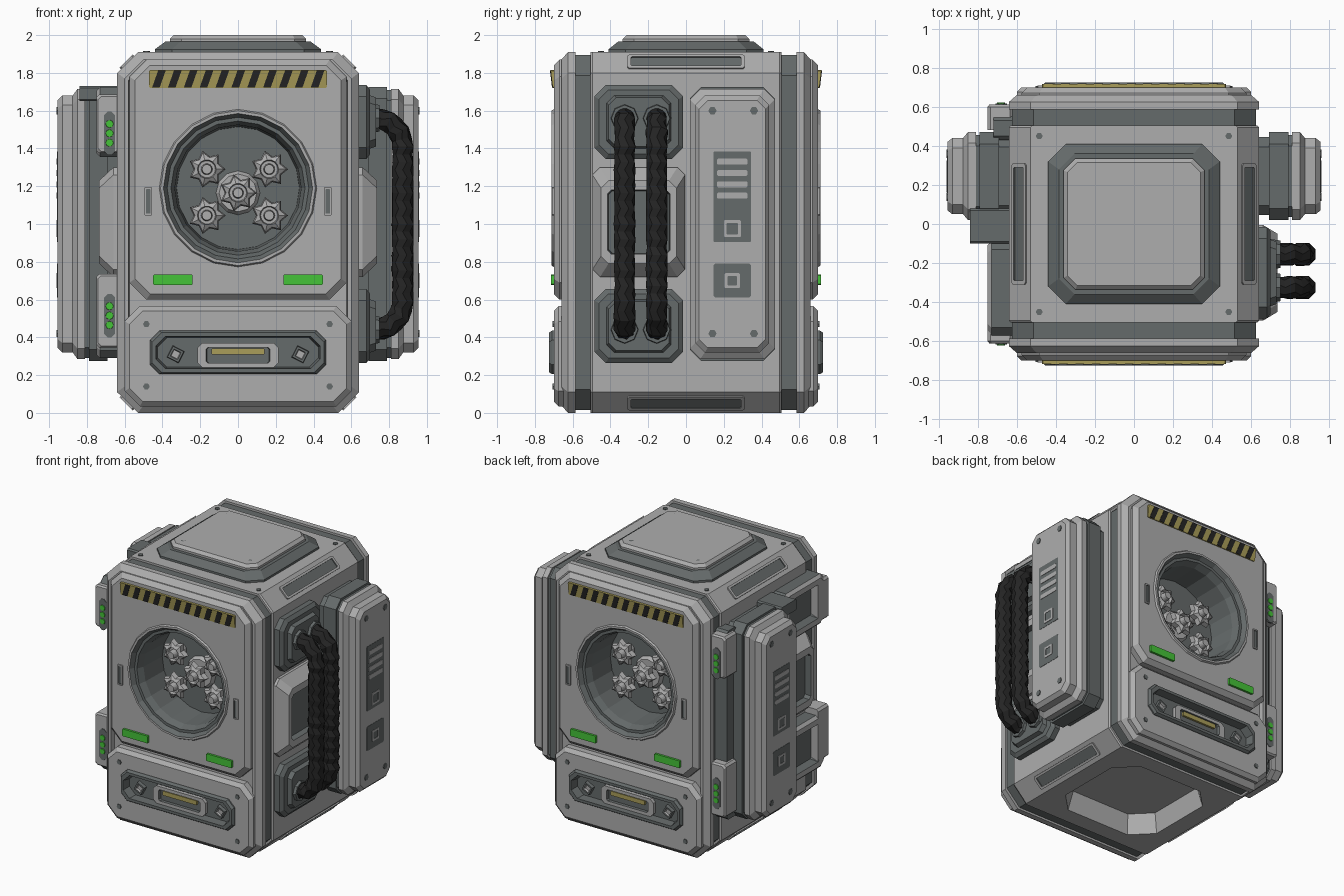
import bpy, bmesh, math, random
from mathutils import Vector

if "Cube" in bpy.data.objects:
    bpy.data.objects.remove(bpy.data.objects["Cube"])
random.seed(3)

def material(name, r, g, b):
    m = bpy.data.materials.new(name)
    m.diffuse_color = (r, g, b, 1)
    m.use_nodes = True
    m.node_tree.nodes["Principled BSDF"].inputs["Base Color"].default_value = m.diffuse_color
    return m

LIGHT = material("light grey metal", .42, .42, .42)
DARK = material("dark grey metal", .13, .145, .145)
BLACK = material("black rubber", .018, .018, .018)
GREEN = material("green light", .06, .55, .04)
YELLOW = material("dull yellow", .40, .34, .10)

# frames map (u across, v up, d outwards) to world
FRONT = lambda u, v, d: (u, -d, v)
BACK = lambda u, v, d: (-u, d, v)
RIGHT = lambda u, v, d: (d, u, v)
LEFT = lambda u, v, d: (-d, u, v)
TOP = lambda u, v, d: (u, v, d)

def chamfer_frame(s, up):
    """Frame lying on the sloped top or bottom edge of the body."""
    c, n = Vector((s * .585, 0, 1.855 if up > 0 else .055)), Vector((s, 0, up)) / 2 ** .5
    t = Vector((-s, 0, up)) / 2 ** .5
    return lambda u, v, d: c + Vector((0, u, 0)) + t * v + n * d

def oct(w, h, c, d, cu=0, cv=0):
    return [(cu + x, cv + y, d) for x, y in (
        (w - c, -h), (w, c - h), (w, h - c), (w - c, h),
        (c - w, h), (-w, h - c), (-w, c - h), (c - w, -h))]

def ngon(r, n, d, cu=0, cv=0, star=1, turn=0):
    out = []
    for i in range(n):
        a = 2 * math.pi * (i + turn) / n
        k = r * (star if i % 2 else 1)
        out.append((cu + k * math.cos(a), cv + k * math.sin(a), d))
    return out

def stack(name, frame, rings, mats):
    """Skin a stack of rings; mats gives one material per band, the last caps it."""
    if not isinstance(mats, list):
        mats = [mats]
    mats = mats + [mats[-1]] * (len(rings) - len(mats))
    slots = list(dict.fromkeys(mats))
    bm = bmesh.new()
    vs = [[bm.verts.new(frame(*p)) for p in r] for r in rings]
    n = len(rings[0])
    bm.faces.new(vs[0]).material_index = slots.index(mats[0])
    bm.faces.new(vs[-1]).material_index = slots.index(mats[-1])
    for a, b, m in zip(vs, vs[1:], mats):
        for i in range(n):
            j = (i + 1) % n
            bm.faces.new((a[i], a[j], b[j], b[i])).material_index = slots.index(m)
    bmesh.ops.recalc_face_normals(bm, faces=bm.faces)
    me = bpy.data.meshes.new(name)
    bm.to_mesh(me)
    bm.free()
    for m in slots:
        me.materials.append(m)
    ob = bpy.data.objects.new(name, me)
    bpy.context.collection.objects.link(ob)
    return ob

def plate(name, frame, cu, cv, w, h, d0, d1, mat, c=.005):
    return stack(name, frame, [oct(w, h, c, d0, cu, cv), oct(w, h, c, d1, cu, cv)], mat)

def bolt(frame, u, v, d, r=.018):
    stack("bolt", frame, [ngon(r, 6, d - .01, u, v), ngon(r, 6, d + .006, u, v)], DARK)

def cut(ob, cutter):
    mod = ob.modifiers.new("cut", 'BOOLEAN')
    mod.operation, mod.solver, mod.object = 'DIFFERENCE', 'EXACT', cutter
    bpy.context.view_layer.objects.active = ob
    bpy.ops.object.modifier_apply(modifier=mod.name)

# middle body with a recess underneath
body = stack("middle_body", TOP, [
    oct(.37, .35, .13, .14), oct(.40, .38, .14, 0), oct(.53, .505, .01, 0), oct(.64, .505, .01, .11),
    oct(.64, .505, .01, 1.80), oct(.53, .505, .01, 1.91)], LIGHT)
for s in (1, -1):
    for up in (1, -1):
        stack("edge_slot", chamfer_frame(s, up), [
            oct(.31, .05, .01, -.01), oct(.31, .05, .01, .01), oct(.29, .034, .004, .01),
            oct(.29, .034, .004, .002)], [LIGHT, LIGHT, DARK])

# roof hatch
stack("roof_hatch", TOP, [
    oct(.44, .41, .09, 1.90), oct(.44, .41, .09, 1.925), oct(.385, .36, .08, 1.965),
    oct(.36, .335, .06, 1.965), oct(.36, .335, .06, 1.98), oct(.34, .315, .05, 2.0)],
    [DARK, DARK, DARK, LIGHT])
for x in (1, -1):
    for y in (1, -1):
        bolt(TOP, x * .275, y * .25, 1.994)
        bolt(TOP, x * .485, y * .45, 1.91)

# front and back ends are alike
for F, side in ((FRONT, "front"), (BACK, "back")):
    M = .955
    slab = stack(side + "_slab", F, [
        oct(.625, .94, .11, .50, 0, M), oct(.625, .94, .11, .585, 0, M), oct(.64, .955, .11, .585, 0, M),
        oct(.64, .955, .11, .625, 0, M), oct(.60, .915, .10, .66, 0, M), oct(.58, .895, .09, .66, 0, M),
        oct(.575, .89, .09, .63, 0, M)], [DARK, LIGHT])
    upper = stack(side + "_upper_panel", F, [
        oct(.575, .635, .09, .60, 0, 1.235), oct(.575, .635, .09, .67, 0, 1.235),
        oct(.545, .605, .08, .70, 0, 1.235)], LIGHT)
    cutter = stack("window_cutter", F, [ngon(.408, 20, .40, 0, 1.19), ngon(.408, 20, .80, 0, 1.19)], DARK)
    cutter.hide_render = True
    for ob in (slab, upper, body):
        cut(ob, cutter)
    bpy.data.objects.remove(cutter)
    # round window well with five sprocket knobs
    stack(side + "_window_well", F, [ngon(r, 20, d, 0, 1.19) for r, d in (
        (.405, .402), (.405, .695), (.42, .695), (.41, .712), (.395, .712), (.375, .68),
        (.355, .68), (.335, .63), (.325, .425))], [DARK, LIGHT, LIGHT, LIGHT, DARK])
    stack(side + "_knob_disc", F, [ngon(.12, 12, .42, 0, 1.165), ngon(.10, 12, .45, 0, 1.165)], LIGHT)
    for u, v in ((-.165, 1.29), (.165, 1.29), (-.165, 1.045), (.165, 1.045), (0, 1.165)):
        stack(side + "_knob", F, [ngon(r, 14, d, u, v, k) for r, d, k in (
            (.04, .42, 1), (.05, .47, 1), (.10, .485, .7), (.09, .52, .7), (.05, .535, 1),
            (.045, .51, 1), (.03, .51, 1), (.025, .555, 1))], LIGHT)
    # hazard strip, leaning slightly outwards at the top
    T = lambda u, v, d, F=F: F(u, v, d + (v - 1.72) * .12)
    plate(side + "_hazard_strip", T, 0, 1.767, .47, .047, .68, .706, YELLOW)
    for i in range(11):
        x = -.455 + i * .084
        quad = [(x, 1.722), (x + .04, 1.722), (x + .072, 1.812), (x + .032, 1.812)]
        quad = [(min(u, .468), v) for u, v in quad]
        stack(side + "_hazard_stripe", T, [[(u, v, d) for u, v in quad] for d in (.703, .709)], BLACK)
    # lower panel with raised, hollow control bay
    stack(side + "_lower_panel", F, [
        oct(.60, .265, .08, .60, 0, .30), oct(.60, .265, .08, .675, 0, .30), oct(.575, .24, .07, .70, 0, .30),
        oct(.44, .09, .045, .70, 0, .315), oct(.44, .09, .045, .655, 0, .315)],
        [LIGHT, LIGHT, LIGHT, DARK])
    stack(side + "_control_bay", F, [oct(w, h, .05, d, 0, .32) for w, h, d in (
        (.465, .115, .66), (.465, .115, .71), (.455, .105, .725), (.435, .085, .725), (.425, .078, .665))], DARK)
    stack(side + "_slot_frame", F, [
        oct(.215, .065, .025, .66, 0, .305), oct(.215, .065, .025, .69, 0, .305),
        oct(.17, .042, .01, .69, 0, .305), oct(.165, .04, .01, .67, 0, .305)],
        [LIGHT, LIGHT, DARK])
    plate(side + "_slot_bar", F, 0, .325, .14, .016, .665, .685, YELLOW)
    for s in (1, -1):
        stack(side + "_stud", F, [ngon(r, 4, d, s * .33, .31, turn=.2) for r, d in (
            (.05, .66), (.045, .69), (.03, .69), (.025, .675))], [DARK, DARK, LIGHT])
        plate(side + "_green_light", F, s * .345, .705, .105, .027, .69, .716, GREEN)
        stack(side + "_slit", F, [oct(.02, .075, .004, .69, s * .475, 1.12), oct(.02, .075, .004, .709, s * .475, 1.12),
              oct(.011, .065, .002, .709, s * .475, 1.12), oct(.011, .065, .002, .702, s * .475, 1.12)],
              [LIGHT, LIGHT, DARK])
        bolt(F, s * .485, .14, .70)
        bolt(F, s * .485, .47, .70)

# tall equipment box on each side
for F, side in ((RIGHT, "right"), (LEFT, "left")):
    Y = .245
    stack(side + "_equipment_box", F, [oct(w, h, c, d, Y, 1.0) for w, h, c, d in (
        (.20, .70, .05, .62), (.20, .70, .05, .69), (.225, .725, .06, .69), (.225, .725, .06, .79),
        (.21, .71, .055, .79), (.21, .71, .055, .81), (.225, .715, .055, .81), (.225, .715, .055, .85),
        (.195, .68, .05, .875), (.195, .68, .05, .93), (.175, .655, .045, .955))],
        [DARK] * 5 + [LIGHT])
    plate(side + "_vent", F, Y, 1.145, .10, .24, .94, .957, DARK)
    for i in range(4):
        plate(side + "_vent_louvre", F, Y, 1.33 - i * .06, .08, .016, .95, .96, LIGHT)
    for z, w in ((.975, .045), (.70, .04)):
        if z < .9:
            plate(side + "_button_plate", F, Y, z, .10, .09, .94, .957, DARK, .01)
        stack(side + "_button", F, [oct(w, w, .005, .95, Y, z), oct(w, w, .005, .96, Y, z),
              oct(w - .015, w - .015, .004, .96, Y, z), oct(w - .015, w - .015, .004, .958, Y, z)],
              [LIGHT, LIGHT, DARK])
    for y in (.14, .36):
        for z in (.42, 1.60):
            bolt(F, y, z, .954, .022)
    # light plate between the upper and lower fittings
    stack(side + "_middle_plate", F, [oct(w, h, c, d, -.25, 1.01) for w, h, c, d in (
        (.245, .29, .04, .63), (.245, .29, .04, .66), (.20, .22, .04, .735),
        (.165, .17, .02, .735), (.16, .165, .02, .69))], [LIGHT, LIGHT, LIGHT, DARK])

# cable sockets on the right side
for z in (1.54, .46):
    stack("cable_socket", RIGHT, [oct(w, h, c, d, -.25, z) for w, h, c, d in (
        (.235, .195, .06, .62), (.235, .195, .06, .68), (.21, .17, .05, .70), (.17, .14, .04, .70),
        (.16, .13, .04, .73))], DARK)
    for y in (-.325, -.155):
        zc = 1.56 if z > 1 else .44
        stack("cable_collar", RIGHT, [ngon(.078, 8, .70, y, zc), ngon(.07, 8, .75, y, zc)], DARK)

# two ribbed cables
R, X, Z0, Z1 = .15, .872, .44, 1.56
path = [(.70, Z1, 0), (X - R, Z1, 0)]
path += [(X - R + R * math.sin(a), Z1 - R + R * math.cos(a), a) for a in [math.pi / 2 * i / 6 for i in range(1, 7)]]
path += [(X, Z1 - R - (Z1 - Z0 - 2 * R) * i / 20, math.pi / 2) for i in range(1, 20)]
path += [(x, Z0 + Z1 - z, math.pi - a) for x, z, a in path[:8][::-1]]
for y in (-.325, -.155):
    rings = []
    for i, (x, z, a) in enumerate(path):
        r = (.060 if i % 2 else .054) + random.uniform(-.004, .004)
        rings.append([(x + r * math.cos(t) * math.sin(a), y + r * math.sin(t), z + r * math.cos(t) * math.cos(a))
                      for t in [math.tau * (k + .5 * (i % 2)) / 8 for k in range(8)]])
    stack("cable", TOP, rings, BLACK)

# left side: brackets at the front, lamp modules at front and back corners
for zc, h in ((1.54, .185), (.49, .20)):
    stack("left_bracket", LEFT, [oct(w, k, c, d, -.33, zc) for w, k, c, d in (
        (.24, h, .04, .62), (.24, h, .04, .73), (.22, h - .02, .04, .75),
        (.18, h - .06, .03, .75), (.17, h - .07, .03, .69))], [DARK, LIGHT, LIGHT, DARK])
    zm, hm = (1.53, .155) if zc > 1 else (.54, .195)
    for F, s in ((FRONT, -1), (BACK, 1)):
        stack("lamp_module", F, [oct(.065, hm, .015, .48, s * .685, zm), oct(.065, hm, .015, .60, s * .685, zm),
              oct(.055, hm - .01, .015, .612, s * .685, zm)], LIGHT)
        zl = 1.48 if zc > 1 else .515
        plate("lamp_strip", F, s * .68, zl, .03, .115, .605, .616, DARK, .02)
        for k in (-.05, 0, .05):
            stack("green_lamp", F, [ngon(.022, 8, .61, s * .68, zl + k), ngon(.02, 8, .622, s * .68, zl + k)], GREEN)
plate("left_back_rail", LEFT, .49, 1.0, .06, .70, .62, .72, DARK, .02)
plate("left_shelf", LEFT, -.01, 1.69, .09, .04, .62, .84, DARK, .01)
